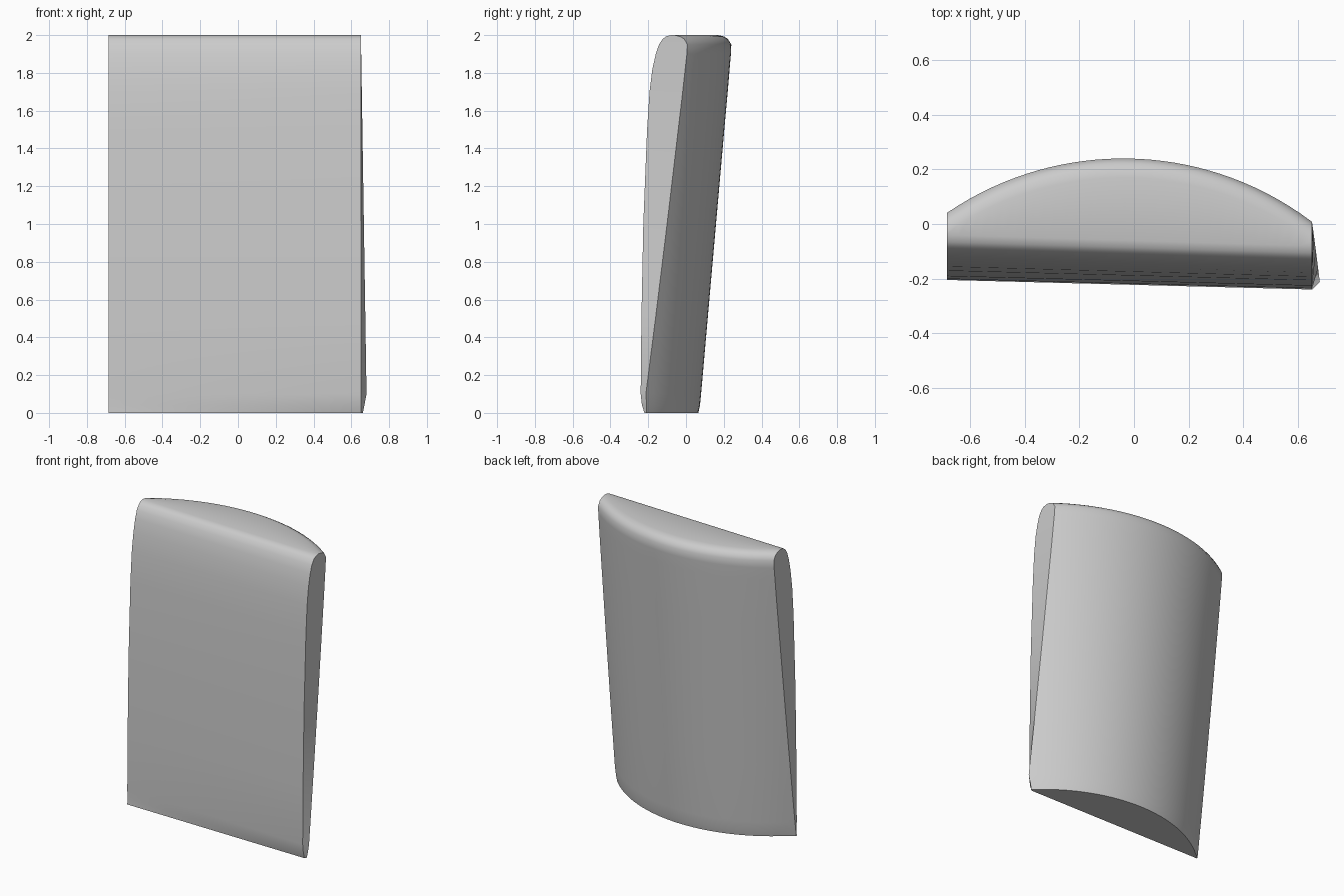
import bpy, bmesh, math

cube = bpy.data.objects.get("Cube")
if cube:
    bpy.data.objects.remove(cube, do_unlink=True)

grey = bpy.data.materials.new("plain_grey")
grey.use_nodes = True
COLOUR = (0.6, 0.6, 0.6, 1)
grey.diffuse_color = COLOUR
grey.node_tree.nodes["Principled BSDF"].inputs["Base Color"].default_value = COLOUR

# Side profile: height, front y at the left end, back y at the crown, front skew
PROFILE = [
    (0, -.22, .065, .015), (.04, -.233, .074, .03), (.1, -.24, .08, .035),
    (.5, -.236, .115, .035), (1, -.226, .159, .035), (1.5, -.206, .203, .035),
    (1.7, -.193, .221, .037), (1.82, -.178, .231, .04), (1.9, -.16, .238, .04),
    (1.95, -.143, .24, .04), (1.98, -.123, .222, .04), (1.993, -.106, .2, .04),
    (2, -.08, .17, .04),
]
COLUMNS = 32
RIGHT_X, LEFT_X = -.685, .652


def lerp(a, b, t):
    return a + (b - a) * t


bm = bmesh.new()
fronts, backs = [], []
for z, front_y, crown_y, skew in PROFILE:
    t = z / 2
    radius, centre = lerp(.967, 1.15, t), lerp(-.015, -.04, t)
    flare = .03 * max(0, 1 - z / 1.93) * lerp(.3, 1, min(1, z / .1))
    front, back = [], []
    for i in range(COLUMNS + 1):
        u = i / COLUMNS
        fy = front_y + skew * (1 - u)
        front.append(bm.verts.new((lerp(RIGHT_X, LEFT_X, u), fy, z)))
        x = lerp(RIGHT_X, LEFT_X + flare, u)
        arc = radius - math.sqrt(radius ** 2 - (x - centre) ** 2)
        back.append(bm.verts.new((x, max(crown_y - arc, fy + .006), z)))
    fronts.append(front)
    backs.append(back)


def skin(row_a, row_b):
    for i in range(len(row_a) - 1):
        bm.faces.new((row_a[i], row_a[i + 1], row_b[i + 1], row_b[i]))


# Flat front and bowed back
for rows in (fronts, backs):
    for lower, upper in zip(rows, rows[1:]):
        skin(lower, upper)
# Top and bottom
skin(fronts[0], backs[0])
skin(fronts[-1], backs[-1])
# Tapered ends
for side in (0, -1):
    skin([r[side] for r in fronts], [r[side] for r in backs])

bmesh.ops.recalc_face_normals(bm, faces=bm.faces)
mesh = bpy.data.meshes.new("bowed_panel")
bm.to_mesh(mesh)
bm.free()
mesh.materials.append(grey)
panel = bpy.data.objects.new("bowed_panel", mesh)
bpy.context.collection.objects.link(panel)
bpy.context.view_layer.objects.active = panel
panel.select_set(True)
bpy.ops.object.shade_smooth_by_angle(angle=math.radians(35))
